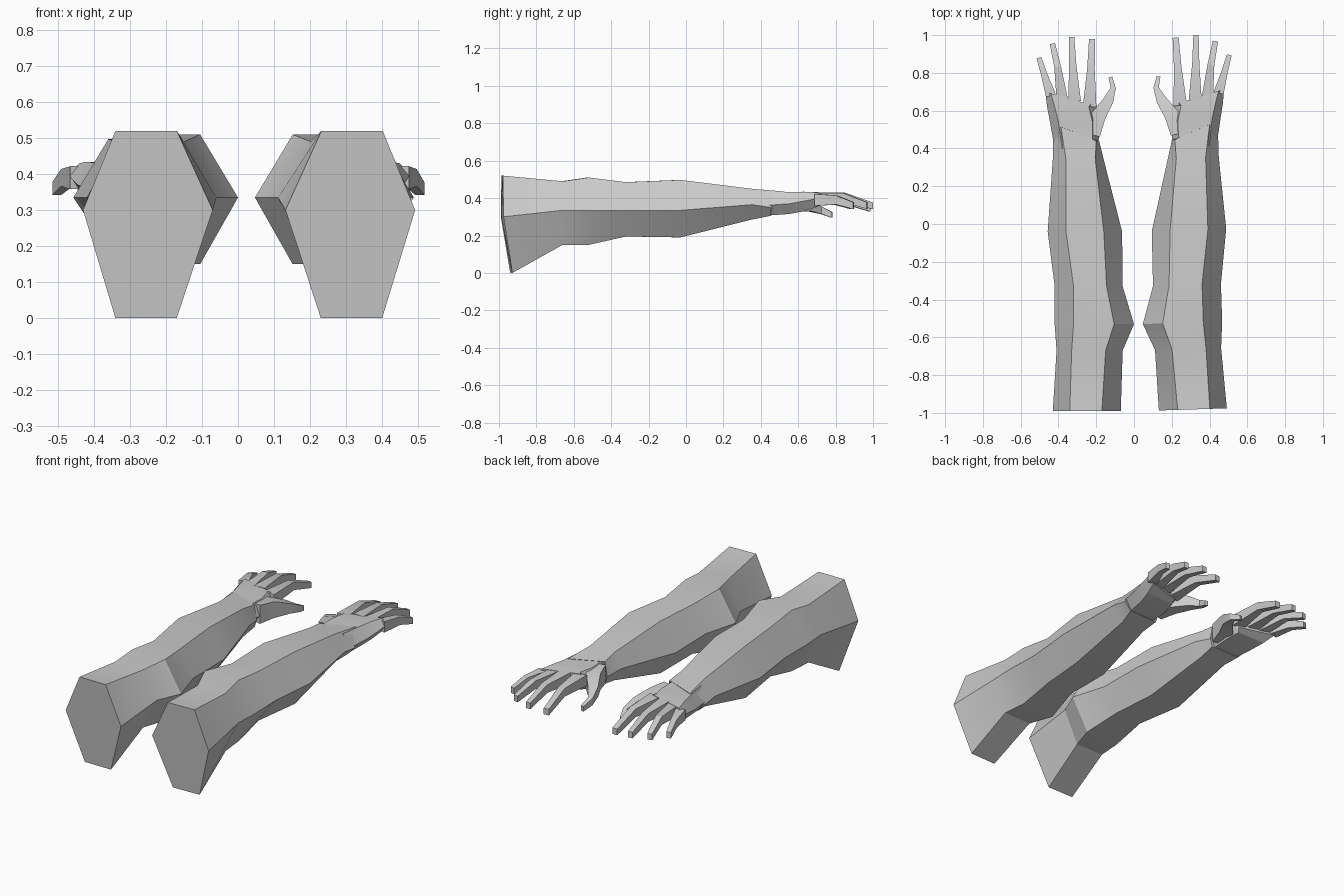
import bpy, bmesh, math
from mathutils import Matrix, Vector

cube = bpy.data.objects.get("Cube")
if cube:
    bpy.data.objects.remove(cube, do_unlink=True)

skin = bpy.data.materials.new("plain grey")
skin.use_nodes = True
grey = (0.6, 0.6, 0.6, 1)
skin.diffuse_color = grey
skin.node_tree.nodes["Principled BSDF"].inputs["Base Color"].default_value = grey

# The second arm is a mirrored copy, turned slightly inward
SIDES = {
    "right": Matrix.Identity(4),
    "left": Matrix.Translation((0.03, 0, 0)) @ Matrix.Rotation(0.032, 4, "Z")
            @ Matrix.Scale(-1, 4, (1, 0, 0)),
}


def loft(name, rings, placement):
    """Bridge rings of points into a closed skin; u runs outward from the body."""
    bm = bmesh.new()
    loops = [[bm.verts.new(placement @ Vector((-u, y, z))) for u, y, z in ring]
             for ring in rings]
    count = len(loops[0])
    for first, second in zip(loops, loops[1:]):
        for i in range(count):
            j = (i + 1) % count
            bm.faces.new((first[i], first[j], second[j], second[i]))
    bm.faces.new(loops[0])
    bm.faces.new(loops[-1])
    bmesh.ops.recalc_face_normals(bm, faces=bm.faces)
    mesh = bpy.data.meshes.new(name)
    bm.to_mesh(mesh)
    bm.free()
    mesh.materials.append(skin)
    obj = bpy.data.objects.new(name, mesh)
    bpy.context.collection.objects.link(obj)
    bpy.ops.object.select_all(action="DESELECT")
    obj.select_set(True)
    bpy.context.view_layer.objects.active = obj
    bpy.ops.object.shade_smooth_by_angle(angle=math.radians(20))


def hexagon(y, outer, top_out, top_in, inner, top, middle, bottom):
    """Six-sided limb section with flat top and bottom."""
    return [[outer, y, middle], [top_out, y, top], [top_in, y, top],
            [inner, y, middle], [top_in, y, bottom], [top_out, y, bottom]]


def digit_rings(path):
    """Box sections across a path of (u, y, z, half width, half thickness)."""
    rings = []
    for i, (u, y, z, width, thick) in enumerate(path):
        before, after = path[max(i - 1, 0)], path[min(i + 1, len(path) - 1)]
        along = Vector((after[0] - before[0], after[1] - before[1])).normalized()
        du, dy = along.y * width, -along.x * width
        rings.append([(u + du, y + dy, z + thick), (u - du, y - dy, z + thick),
                      (u - du, y - dy, z - thick), (u + du, y + dy, z - thick)])
    return rings


def arm_rings():
    rings = [hexagon(*section) for section in (
        (-0.99, 0.43, 0.34, 0.17, 0.07, 0.52, 0.3, 0),
        (-0.67, 0.41, 0.33, 0.15, 0.06, 0.49, 0.335, 0.15),
        (-0.53, 0.42, 0.32, 0.105, 0, 0.51, 0.335, 0.15),
        (-0.33, 0.42, 0.32, 0.145, 0.06, 0.485, 0.335, 0.195),
        (-0.04, 0.457, 0.36, 0.16, 0.063, 0.497, 0.335, 0.19),
        (0.34, 0.43, 0.36, 0.205, 0.16, 0.45, 0.365, 0.285),
        (0.44, 0.43, 0.387, 0.2, 0.185, 0.435, 0.35, 0.305))]
    # Shoulder cut leans back at the bottom; cuff edge slants on the outer side
    for point in rings[0][4:]:
        point[1] = -0.94
    rings[-1][1][1] = 0.515
    return rings


def palm_rings():
    rings = [hexagon(*section) for section in (
        (0.4, 0.42, 0.38, 0.22, 0.19, 0.435, 0.36, 0.305),
        (0.54, 0.445, 0.4, 0.22, 0.18, 0.432, 0.37, 0.315),
        (0.62, 0.46, 0.42, 0.24, 0.2, 0.434, 0.385, 0.33),
        (0.68, 0.47, 0.44, 0.23, 0.2, 0.43, 0.4, 0.355))]
    # Knuckle line slants back toward the thumb
    for point in rings[-1]:
        point[1] += (point[0] - 0.4) * 0.28
    return rings


# Finger name: knuckle, middle joint and tip as (u, y, z, half width)
FINGERS = {
    "little_finger": ((0.44, 0.68, 0.39, 0.027), (0.475, 0.79, 0.39, 0.017), (0.503, 0.88, 0.36, 0.013)),
    "ring_finger": ((0.38, 0.66, 0.396, 0.03), (0.404, 0.83, 0.403, 0.018), (0.432, 0.955, 0.36, 0.014)),
    "middle_finger": ((0.315, 0.65, 0.4, 0.034), (0.324, 0.84, 0.405, 0.019), (0.33, 0.99, 0.358, 0.014)),
    "index_finger": ((0.235, 0.62, 0.395, 0.036), (0.228, 0.82, 0.4, 0.02), (0.222, 0.98, 0.345, 0.016)),
}
THUMB = ((0.215, 0.47, 0.375, 0.035, 0.055), (0.19, 0.57, 0.375, 0.04, 0.048),
         (0.135, 0.655, 0.36, 0.027, 0.03), (0.11, 0.72, 0.335, 0.014, 0.02),
         (0.125, 0.778, 0.31, 0.01, 0.015))

for side, placement in SIDES.items():
    loft(side + "_arm", arm_rings(), placement)
    loft(side + "_palm", palm_rings(), placement)
    loft(side + "_thumb", digit_rings(THUMB), placement)
    for finger, joints in FINGERS.items():
        path = [(*joint, thick) for joint, thick in zip(joints, (0.032, 0.024, 0.018))]
        loft(side + "_" + finger, digit_rings(path), placement)
